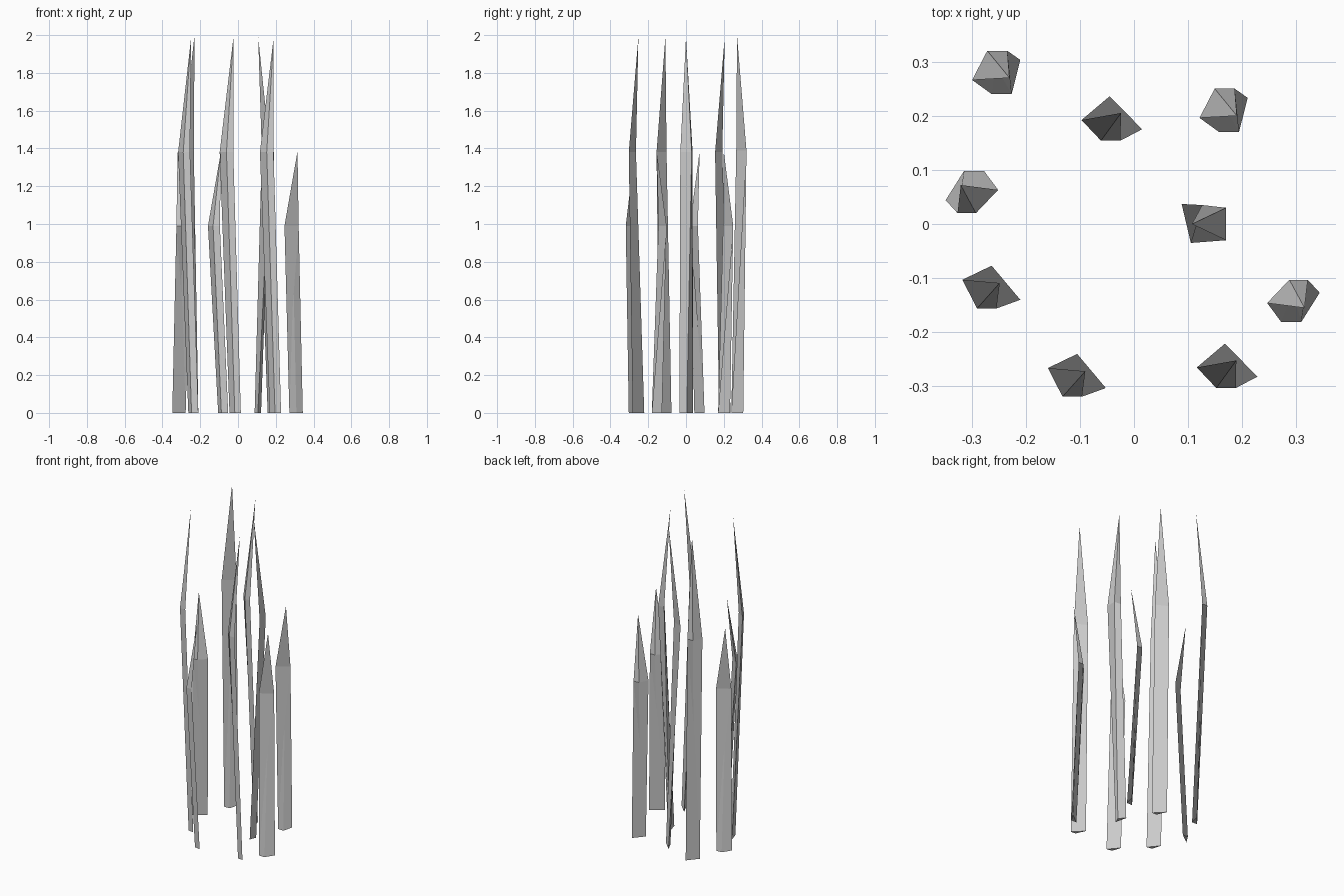
import bpy
import bmesh

if "Cube" in bpy.data.objects:
    bpy.data.objects.remove(bpy.data.objects["Cube"])

# Cross-sections in centimetres relative to the tip: (foot triangle, shoulder triangle)
OUT_BACK = ([(-3.3, -3.0), (0.4, -3.0), (2.0, 3.3)],
            [(-6.9, -0.4), (-4.1, 5.0), (-0.4, 5.0)])
OUT_BACK_WIDE = ([(-4.3, -2.6), (-0.6, -2.6), (2.8, 2.8)],
                 [(-6.9, 0.9), (-2.8, 5.2), (0.6, 5.2)])
OUT_FRONT = ([(-2.1, 3.1), (0.7, -2.8), (3.9, -3.0)],
             [(-7.3, -1.3), (-3.7, -5.1), (-0.1, -5.1)])
OUT_FRONT_WIDE = ([(-1.5, 3.2), (0.2, -2.5), (3.8, -3.1)],
                  [(-6.9, 0.6), (-4.2, -4.7), (-0.6, -4.7)])
OUT_RIGHT = ([(-1.9, 3.7), (1.5, 0.4), (-0.2, -3.5)],
             [(1.9, 3.5), (6.3, 3.0), (6.3, -3.0)])

TALL = (1.38, 1.99)     # shoulder height, tip height
SHORT = (0.99, 1.385)


def blade(name, tip, shape, heights, turn=1):
    """Three-sided bent blade: foot, shoulder and pointed tip. turn=-1 faces it about."""
    bm = bmesh.new()
    rings = []
    for section, z in zip(shape, (0.0, heights[0])):
        rings.append([bm.verts.new((tip[0] + turn * x / 100,
                                    tip[1] + turn * y / 100, z)) for x, y in section])
    point = bm.verts.new((tip[0], tip[1], heights[1]))
    foot, shoulder = rings
    bm.faces.new(foot[::-1])
    for i in range(3):
        j = (i + 1) % 3
        bm.faces.new((foot[i], foot[j], shoulder[j], shoulder[i]))
        bm.faces.new((shoulder[i], shoulder[j], point))
    bmesh.ops.recalc_face_normals(bm, faces=bm.faces)
    mesh = bpy.data.meshes.new(name)
    bm.to_mesh(mesh)
    bm.free()
    bpy.context.collection.objects.link(bpy.data.objects.new(name, mesh))


# Tall blades
blade("tall_blade_back_left", (-0.23, 0.27), OUT_BACK, (1.39, 2.0))
blade("tall_blade_back", (-0.024, 0.205), OUT_FRONT, TALL)
blade("tall_blade_centre", (0.107, 0.0), OUT_RIGHT, TALL)
blade("tall_blade_left", (-0.248, -0.109), OUT_FRONT_WIDE, TALL)
blade("tall_blade_front_right", (0.189, -0.252), OUT_FRONT, TALL)

# Short blades
blade("short_blade_back_right", (0.19, 0.20), OUT_BACK, SHORT)
blade("short_blade_left", (-0.32, 0.072), OUT_BACK_WIDE, SHORT, turn=-1)
blade("short_blade_front", (-0.09, -0.272), OUT_FRONT_WIDE, SHORT)
blade("short_blade_right", (0.315, -0.155), OUT_BACK_WIDE, SHORT)
